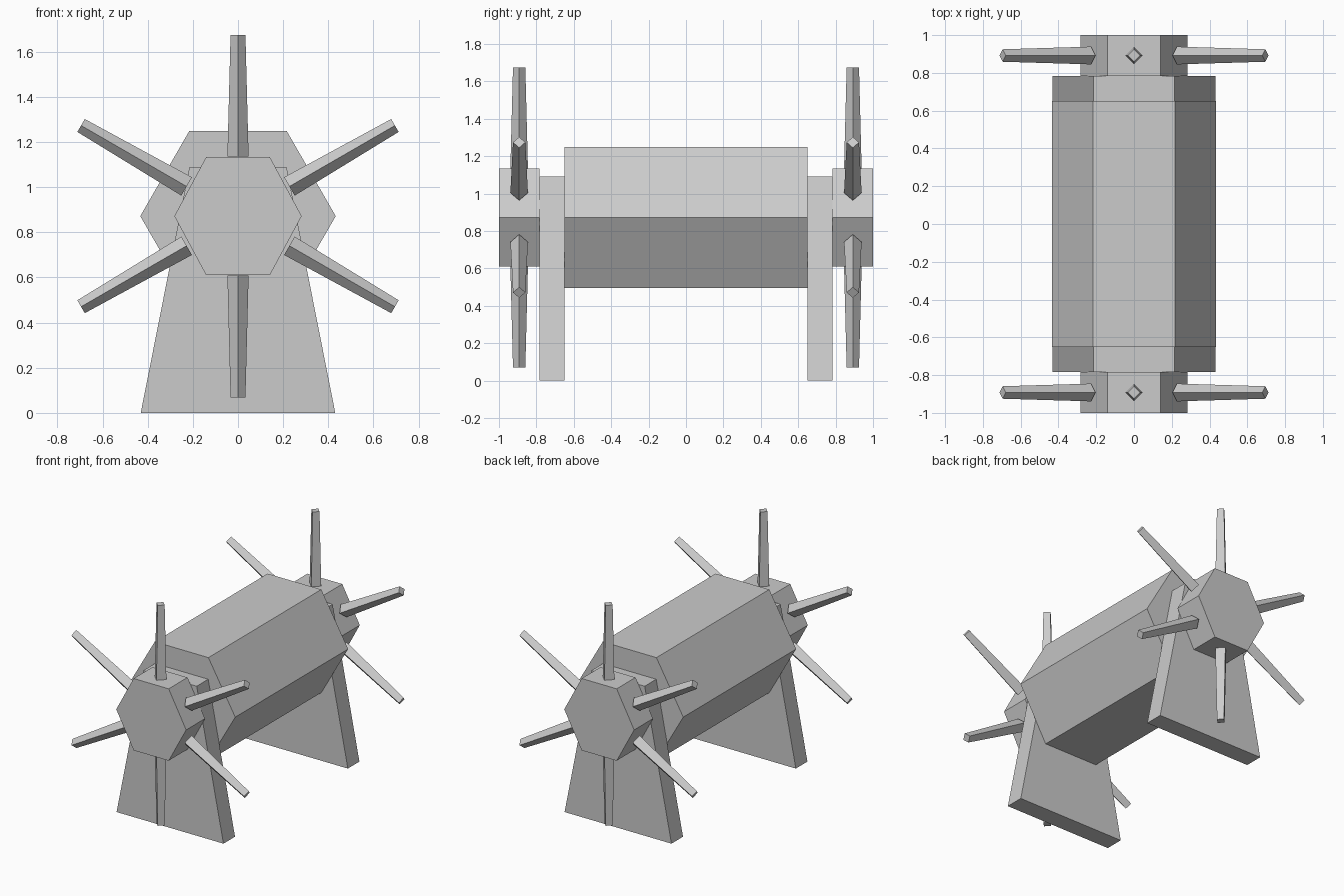
import bpy, bmesh, math
from mathutils import Matrix, Vector

if "Cube" in bpy.data.objects:
    bpy.data.objects.remove(bpy.data.objects["Cube"])

AXIS_Z = 0.872


def finish(bm, name):
    bmesh.ops.recalc_face_normals(bm, faces=bm.faces)
    me = bpy.data.meshes.new(name)
    bm.to_mesh(me)
    bm.free()
    ob = bpy.data.objects.new(name, me)
    bpy.context.collection.objects.link(ob)
    return ob


def extrude_profile(name, pts, y0, y1):
    """Closed XZ profile extruded along y."""
    bm = bmesh.new()
    face = bm.faces.new([bm.verts.new((x, y0, z)) for x, z in pts])
    ext = bmesh.ops.extrude_face_region(bm, geom=[face])
    verts = [v for v in ext["geom"] if isinstance(v, bmesh.types.BMVert)]
    bmesh.ops.translate(bm, verts=verts, vec=(0, y1 - y0, 0))
    return finish(bm, name)


def hexagon(rx, half_h):
    return [(-rx, AXIS_Z), (-rx / 2, AXIS_Z + half_h), (rx / 2, AXIS_Z + half_h),
            (rx, AXIS_Z), (rx / 2, AXIS_Z - half_h), (-rx / 2, AXIS_Z - half_h)]


def spoke(name, angle, y, r0=0.263, r1=0.803):
    """Tapered four-sided bar standing on its edge, pointing outward from the axle."""
    bm = bmesh.new()
    bmesh.ops.create_cone(bm, cap_ends=True, segments=4, radius1=0.047,
                          radius2=0.033, depth=r1 - r0)
    place = (Matrix.Translation((0, y, AXIS_Z)) @ Matrix.Rotation(angle, 4, 'Y')
             @ Matrix.Translation((0, 0, (r0 + r1) / 2)))
    bmesh.ops.transform(bm, matrix=place, verts=bm.verts)
    return finish(bm, name)


# central drum
extrude_profile("drum", hexagon(0.433, 0.376), -0.65, 0.65)

for side, s in (("front", -1), ("back", 1)):
    # tapered support board
    extrude_profile(side + "_support",
                    [(-0.431, 0), (0.431, 0), (0.215, 1.09), (-0.215, 1.09)],
                    s * 0.65, s * 0.783)
    # hub at the drum end
    extrude_profile(side + "_hub", hexagon(0.282, 0.262), s * 0.783, s * 1.0)
    # turning handles around the hub
    for i in range(6):
        spoke(f"{side}_handle_{i + 1}", i * math.pi / 3, s * 0.892)
